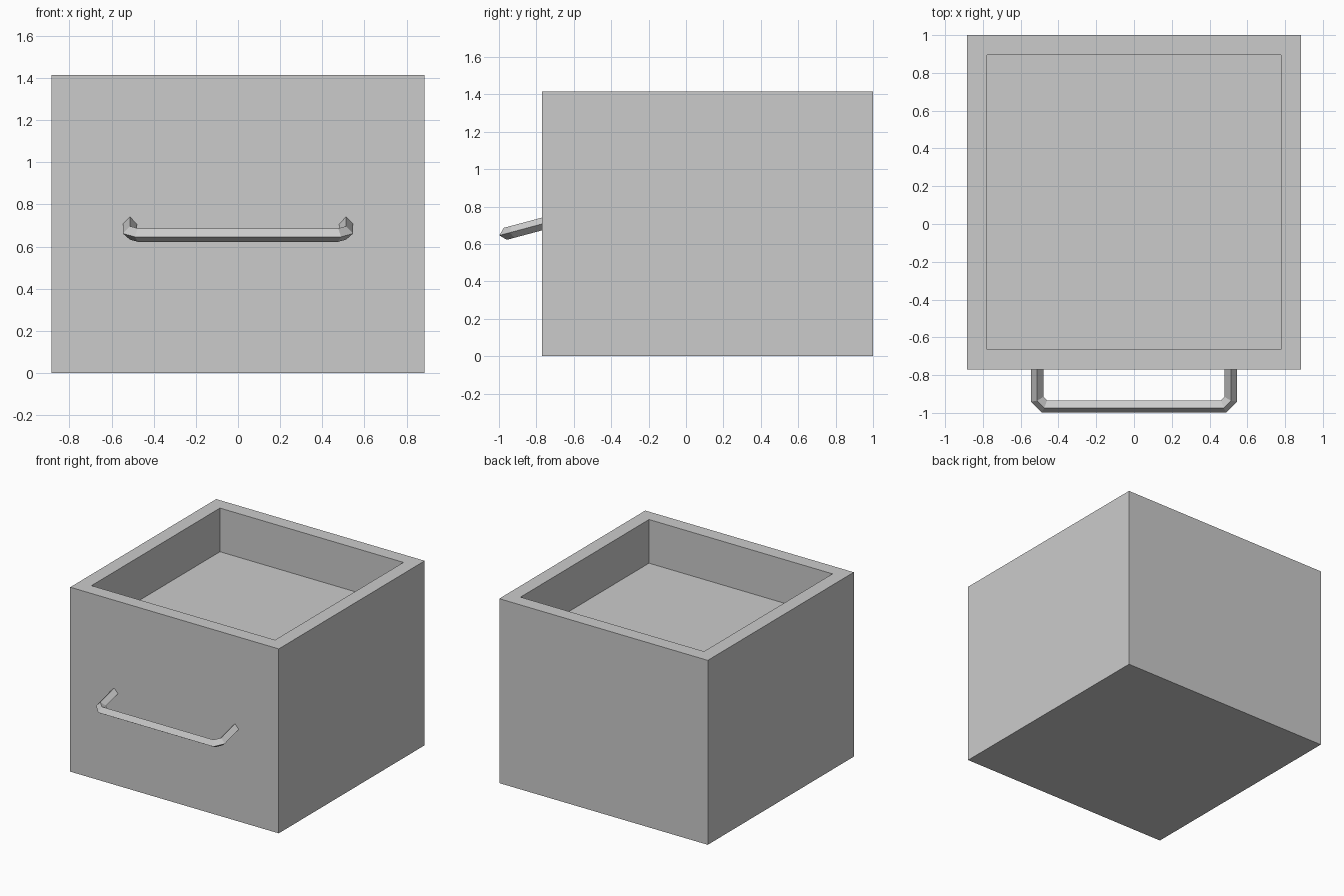
import bpy, bmesh
from math import radians, cos
from mathutils import Matrix, Vector

default = bpy.data.objects.get("Cube")
if default:
    bpy.data.objects.remove(default, do_unlink=True)

grey = bpy.data.materials.new("plain_grey")
grey.use_nodes = True
COLOUR = (0.6, 0.6, 0.6, 1)
grey.diffuse_color = COLOUR
grey.node_tree.nodes["Principled BSDF"].inputs["Base Color"].default_value = COLOUR


def finish(bm, name):
    bmesh.ops.recalc_face_normals(bm, faces=bm.faces)
    mesh = bpy.data.meshes.new(name)
    bm.to_mesh(mesh)
    bm.free()
    mesh.materials.append(grey)
    obj = bpy.data.objects.new(name, mesh)
    bpy.context.collection.objects.link(obj)
    return obj


# Drawer body: a block with a recess sunk into its top
WIDTH, FRONT, BACK, HEIGHT = 1.77, -0.77, 1.0, 1.415
RIM, DEPTH = 0.15, 0.335
bm = bmesh.new()
bmesh.ops.create_cube(bm, size=1, matrix=Matrix.Translation((0, (FRONT + BACK) / 2, HEIGHT / 2))
                      @ Matrix.Diagonal((WIDTH, BACK - FRONT, HEIGHT, 1)))
top = max(bm.faces, key=lambda f: f.calc_center_median().z)
bmesh.ops.inset_region(bm, faces=[top], thickness=RIM)
well = bmesh.ops.extrude_discrete_faces(bm, faces=[top])["faces"][0]
bmesh.ops.translate(bm, verts=well.verts, vec=(0, 0, -DEPTH))
finish(bm, "drawer_body")

# Handle: a diamond-section bar swept along a chamfered U, drooping from the front
R = 0.033
half = [Vector((0.513, 0.02)), Vector((0.513, -0.163)), Vector((0.475, -0.203))]
path = half + [Vector((-p.x, p.y)) for p in reversed(half)]
bm = bmesh.new()
rings = []
for i, p in enumerate(path):
    before = (p - path[i - 1]).normalized() if i else (path[1] - p).normalized()
    after = (path[i + 1] - p).normalized() if i < len(path) - 1 else before
    along = (before + after).normalized()
    side = Vector((-along.y, along.x)) * R / cos(before.angle(after) / 2)
    rings.append([bm.verts.new((p.x + side.x * s, p.y + side.y * s, R * u))
                  for s, u in ((1, 0), (0, 1), (-1, 0), (0, -1))])
for a, b in zip(rings, rings[1:]):
    for k in range(4):
        n = (k + 1) % 4
        bm.faces.new((a[k], a[n], b[n], b[k]))
bm.faces.new(rings[0])
bm.faces.new(rings[-1])
bmesh.ops.transform(bm, verts=bm.verts, matrix=Matrix.Translation((0, FRONT, 0.707))
                    @ Matrix.Rotation(radians(15), 4, "X"))
finish(bm, "front_handle")
